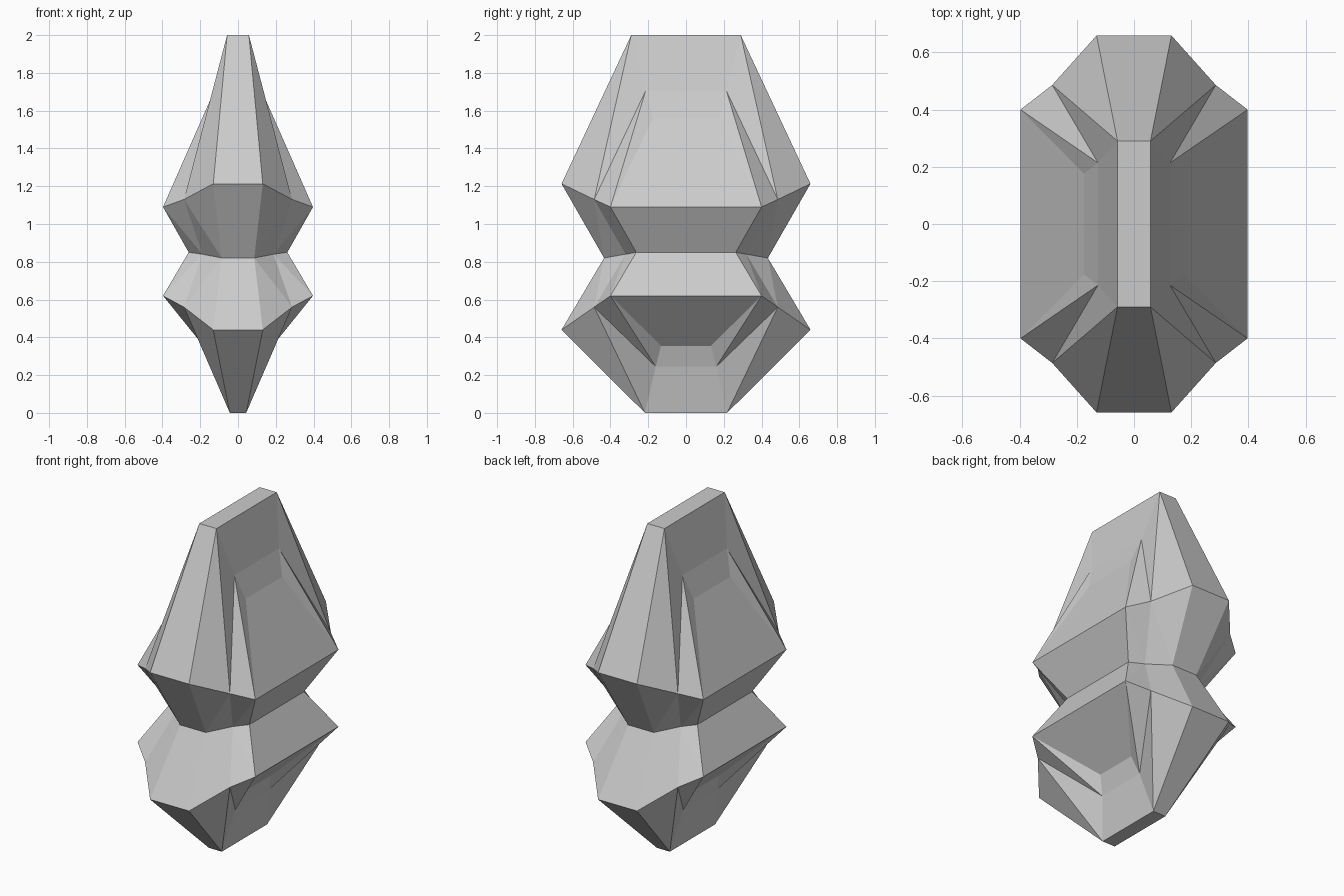
import bpy, bmesh

if "Cube" in bpy.data.objects:
    bpy.data.objects.remove(bpy.data.objects["Cube"])

# Quarter outline corners (side, notch, end); every ring is a scaled copy of it
CORNERS = [(0.397, 0.40), (0.286, 0.486), (0.131, 0.659)]
# Rings from the bottom up: scale, heights at the three corners
RINGS = [(0.33, (0.355, 0.245, 0.0)),
         (1.0, (0.62, 0.56, 0.44)),
         (0.658, (0.85, 0.84, 0.82)),
         (1.0, (1.09, 1.13, 1.213)),
         (0.44, (1.56, 1.705, 2.0))]

bm = bmesh.new()


def ring(scale, heights):
    """Quarter ring from the x axis plane round to the y axis plane."""
    pts = [(x * scale, y * scale, z) for (x, y), z in zip(CORNERS, heights)]
    pts = [(pts[0][0], 0, pts[0][2])] + pts + [(0, pts[2][1], pts[2][2])]
    return [bm.verts.new(p) for p in pts]


def cap(r, flip):
    """Stepped end: two sloped bands and a flat rectangle."""
    axis = [r[0]] + [bm.verts.new((v.co.x, 0, v.co.z)) for v in (r[2], r[3], r[4])]
    for i in range(3):
        f = [axis[i], r[i + 1], r[i + 2], axis[i + 1]]
        bm.faces.new(f[::-1] if flip else f)


rings = [ring(*r) for r in RINGS]

# Walls between rings, with folded corner facets
for k in range(len(rings) - 1):
    a, b = rings[k], rings[k + 1]
    wide_below = RINGS[k][0] > RINGS[k + 1][0]
    for j in range(4):
        q = [a[j], a[j + 1], b[j + 1], b[j]]
        if j in (0, 3):
            bm.faces.new(q)
        elif wide_below:
            bm.faces.new((q[0], q[1], q[2]))
            bm.faces.new((q[0], q[2], q[3]))
        else:
            bm.faces.new((q[0], q[1], q[3]))
            bm.faces.new((q[1], q[2], q[3]))

cap(rings[0], True)
cap(rings[-1], False)

mesh = bpy.data.meshes.new("faceted_crystal")
bm.to_mesh(mesh)
bm.free()
crystal = bpy.data.objects.new("faceted_crystal", mesh)
bpy.context.collection.objects.link(crystal)

# Mirror the quarter into the full body
mirror = crystal.modifiers.new("mirror", 'MIRROR')
mirror.use_axis = (True, True, False)
mirror.use_clip = True
mirror.merge_threshold = 0.0005
